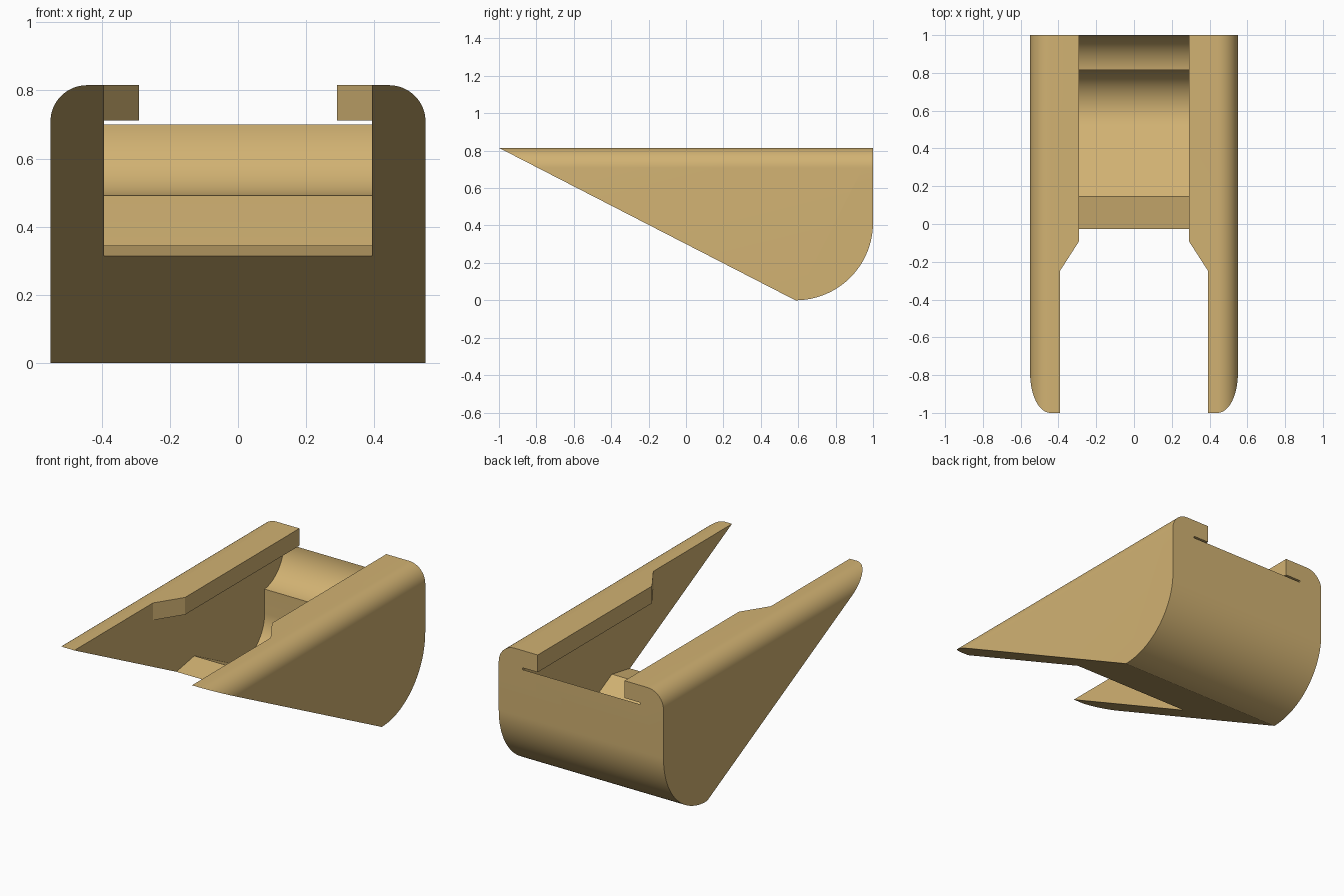
import bpy, bmesh, math
from mathutils import Vector

if "Cube" in bpy.data.objects:
    bpy.data.objects.remove(bpy.data.objects["Cube"])

SLOPE = math.atan2(0.815, 1.585)   # pitch of the underside


def arc(cx, cy, r, a0, a1, n=24):
    """Points on a circle from angle a0 to a1 (degrees)."""
    return [(cx + r * math.cos(math.radians(a0 + (a1 - a0) * i / n)),
             cy + r * math.sin(math.radians(a0 + (a1 - a0) * i / n))) for i in range(n + 1)]


def prism(name, profile, axis, lo, hi):
    """Extrude a 2D profile along x, y or z between lo and hi."""
    place = {'x': lambda p, t: (t, p[0], p[1]),
             'y': lambda p, t: (p[0], t, p[1]),
             'z': lambda p, t: (p[0], p[1], t)}[axis]
    bm = bmesh.new()
    face = bm.faces.new([bm.verts.new(place(p, lo)) for p in profile])
    ext = bmesh.ops.extrude_face_region(bm, geom=[face])
    step = Vector(place((0, 0), hi - lo))
    bmesh.ops.translate(bm, vec=step,
                        verts=[v for v in ext['geom'] if isinstance(v, bmesh.types.BMVert)])
    bmesh.ops.recalc_face_normals(bm, faces=bm.faces)
    mesh = bpy.data.meshes.new(name)
    bm.to_mesh(mesh)
    bm.free()
    obj = bpy.data.objects.new(name, mesh)
    bpy.context.collection.objects.link(obj)
    return obj


def boolean(target, cutter, operation):
    mod = target.modifiers.new(cutter.name, 'BOOLEAN')
    mod.operation, mod.solver, mod.object = operation, 'EXACT', cutter
    cutter.hide_render = True


# Wedge body: slanted underside, rounded lower back
body = prism("holder_body",
             [(-1, 0.815)] + arc(0.585, 0.415, 0.415, -90, 0, 32) + [(1, 0.815)],
             'x', -0.55, 0.55)

# Rounded upper long edges
envelope = prism("rounded_envelope",
                 [(-0.55, -0.1), (0.55, -0.1)] + arc(0.443, 0.708, 0.107, 0, 90, 16)
                 + arc(-0.443, 0.708, 0.107, 90, 180, 16), 'y', -1.2, 1.2)

# Cavity: open front, sloping floor, scooped back and curved upper ledge
r = 0.21
cy = 0.815 - r
ty = cy - r * math.sin(SLOPE)
cz = 0.345 - math.tan(SLOPE) * (ty - 0.145) + r * math.cos(SLOPE)
cavity = prism("cavity_cutter",
               [(-1.2, 0.0), (-0.03, 0.0), (-0.03, 0.314), (0.145, 0.345)]
               + arc(cy, cz, r, -90 - math.degrees(SLOPE), 0)
               + arc(0.79, 0.70, r, -83, 0)
               + [(1.1, 0.70), (1.1, 0.711), (-1.2, 0.711)],
               'x', -0.393, 0.393)

# Top opening between the two lips, flaring out toward the front
right = [(0.393, -1.2), (0.393, -0.25), (0.29, -0.09), (0.29, 1.2)]
opening = prism("opening_cutter", right + [(-x, y) for x, y in reversed(right)],
                'z', 0.705, 0.95)

boolean(body, envelope, 'INTERSECT')
boolean(body, cavity, 'DIFFERENCE')
boolean(body, opening, 'DIFFERENCE')

# Apply the cuts and drop the cutters
deps = bpy.context.evaluated_depsgraph_get()
result = bpy.data.meshes.new_from_object(body.evaluated_get(deps))
body.modifiers.clear()
body.data = result
for cutter in (envelope, cavity, opening):
    bpy.data.objects.remove(cutter)

# Single tan colour
tan = bpy.data.materials.new("tan")
tan.diffuse_color = (0.64, 0.445, 0.17, 1)
tan.use_nodes = True
tan.node_tree.nodes["Principled BSDF"].inputs["Base Color"].default_value = tan.diffuse_color
body.data.materials.clear()
body.data.materials.append(tan)

bpy.ops.object.select_all(action='DESELECT')
body.select_set(True)
bpy.context.view_layer.objects.active = body
bpy.ops.object.shade_smooth_by_angle(angle=math.radians(20))
